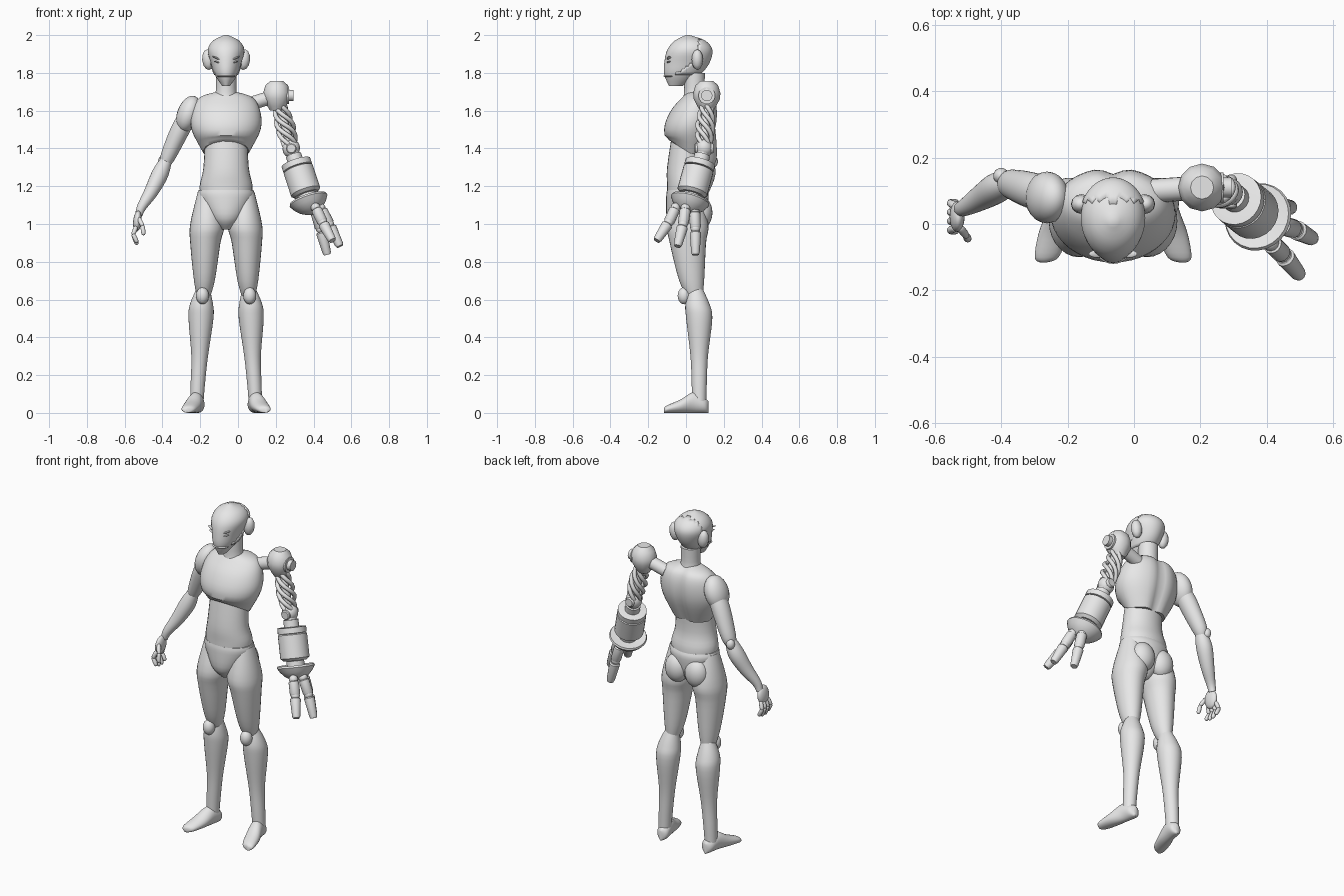
import bpy, bmesh, math
from mathutils import Vector, Matrix

cube = bpy.data.objects.get("Cube")
if cube:
    bpy.data.objects.remove(cube, do_unlink=True)

grey = bpy.data.materials.new("plain_grey")
grey.use_nodes = True
grey.diffuse_color = (.8, .8, .8, 1)
grey.node_tree.nodes["Principled BSDF"].inputs["Base Color"].default_value = grey.diffuse_color

MIDDLE = -.063
X_AXIS, Y_AXIS, Z_AXIS = Matrix.Identity(3)


def finish(name, bm):
    bmesh.ops.recalc_face_normals(bm, faces=bm.faces)
    mesh = bpy.data.meshes.new(name)
    bm.to_mesh(mesh)
    bm.free()
    mesh.materials.append(grey)
    for polygon in mesh.polygons:
        polygon.use_smooth = True
    mesh.set_sharp_from_angle(angle=math.radians(40))
    ob = bpy.data.objects.new(name, mesh)
    bpy.context.collection.objects.link(ob)
    return ob


def spline(before, start, end, after, t):
    """Smooth curve from start to end, led by the neighbouring points."""
    leave, arrive = (end - before) / 2, (after - start) / 2
    gap = end - start
    bend = gap * 3 - leave * 2 - arrive
    return start + leave * t + bend * t ** 2 + (leave + arrive - gap * 2) * t ** 3


def loft(name, rings, axis, steps=4, sides=28, shape=None, keep=None):
    """Skin over elliptical rings (x, y, z, half width, half depth)."""
    rings = [Vector(ring) for ring in rings]
    padded = [rings[0], *rings, rings[-1]]
    path = [spline(*padded[i:i + 4], k / steps)
            for i in range(len(rings) - 1) for k in range(steps)]
    path.append(rings[-1])
    axis = axis.normalized()
    guide = Y_AXIS if abs(axis.x) > .9 else X_AXIS
    across = (guide - axis * guide.dot(axis)).normalized()
    deep = axis.cross(across)
    bm = bmesh.new()
    loops = []
    for ring in path:
        loop = []
        for k in range(sides):
            turn = math.tau * k / sides
            p = ring.xyz + across * math.cos(turn) * ring[3] + deep * math.sin(turn) * ring[4]
            loop.append(bm.verts.new(shape(p) if shape else p))
        loops.append(loop)
    for lower, upper in zip(loops, loops[1:]):
        for k in range(sides):
            bm.faces.new((lower[k - 1], lower[k], upper[k], upper[k - 1]))
    bm.faces.new(loops[0])
    bm.faces.new(loops[-1])
    if keep:
        unwanted = [f for f in bm.faces if not keep(f.calc_center_median())]
        bmesh.ops.delete(bm, geom=unwanted, context='FACES')
    return finish(name, bm)


def body(name, rows, **options):
    """Level rings given as (z, half width, front y, back y)."""
    rings = [(MIDDLE, (front + back) / 2, z, wide, (back - front) / 2)
             for z, wide, front, back in rows]
    return loft(name, rings, Z_AXIS, **options)


def limb(name, knots, depth, side=None):
    """Limb through (x, y, z, radius); with a side, x counts out from the middle."""
    if side:
        knots = [(MIDDLE + side * x, *rest) for x, *rest in knots]
    rings = [(x, y, z, r, r * depth) for x, y, z, r in knots]
    axis = Z_AXIS if side else Vector(rings[-1]).xyz - Vector(rings[0]).xyz
    loft(name, rings, axis)


def turned(name, start, end, profile, sides=20, steps=1):
    """Turned part with a profile of (fraction along, radius)."""
    start, end = Vector(start), Vector(end)
    loft(name, [(*start.lerp(end, t), r, r) for t, r in profile], end - start, steps, sides)


def barrel(name, start, end, radius, sides=16, taper=1):
    """Cylinder with bevelled ends and an optional taper."""
    turned(name, start, end, [(0, radius * .8), (.05, radius),
                              (.9, radius * taper), (1, radius * taper * .8)], sides)


def ball(name, centre, radii, tilt=0, segments=24):
    bm = bmesh.new()
    place = (Matrix.Translation(centre) @ Matrix.Rotation(tilt, 4, 'Y')
             @ Matrix.Diagonal((*radii, 1)))
    bmesh.ops.create_uvsphere(bm, u_segments=segments, v_segments=segments // 2,
                              radius=1, matrix=place)
    finish(name, bm)


# Torso: chest shell with an arched lower front edge and a spine groove
def chest_shape(p):
    front = min(1, max(0, (.03 - p.y) / .13))
    p.z += .8 * front * max(0, 1.47 - p.z)
    if p.y > .08:
        p.y -= .02 * math.exp(-((p.x - MIDDLE) / .03) ** 2)
    return p


body("chest", [(1.37, .12, -.09, .11), (1.5, .183, -.116, .16), (1.6, .18, -.08, .17),
               (1.67, .14, -.02, .15), (1.7, .05, .01, .1)], shape=chest_shape, sides=40)
body("waist", [(1.12, .13, -.1, .11), (1.2, .14, -.1, .11), (1.3, .12, -.1, .09),
               (1.5, .11, -.07, .1)])
body("briefs", [(.97, .03, -.05, .04), (1.03, .09, -.1, .1), (1.14, .146, -.105, .12),
                (1.18, .145, -.1, .11)])
body("neck", [(1.65, .07, -.02, .12), (1.7, .055, -.01, .1), (1.8, .055, -.01, .1)])

# Head with a rear shell that has a stepped front seam
HEAD = [(1.73, .02, -.09, -.02), (1.79, .06, -.115, .07), (1.85, .08, -.115, .12),
        (1.92, .097, -.1, .137), (1.97, .07, -.06, .1), (2, .01, 0, .02)]
body("head", HEAD, sides=40)


def behind_seam(p):
    step = p.z - 1.85
    return step > -.06 and p.y > .03 + min(.04, step * (.5 if step > 0 else 1.6))


shell = body("head_shell", [(z, wide + .004, front, back + .003) for z, wide, front, back in HEAD],
             sides=48, keep=behind_seam)
shell.modifiers.new("thickness", 'SOLIDIFY').thickness = .006
ball("mouth_ridge", (MIDDLE, -.08, 1.783), (.05, .04, .007))

for side, s in (("right", -1), ("left", 1)):
    # Face details
    ball(side + "_ear_flare", (MIDDLE + s * .095, .06, 1.87), (.032, .03, .055), s * .1, 12)
    ball(side + "_brow", (MIDDLE + s * .045, -.09, 1.876), (.03, .012, .005), s * -.4)
    ball(side + "_eye", (MIDDLE + s * .045, -.09, 1.857), (.02, .012, .004), s * -.3)

    # Legs
    ball(side + "_buttock", (MIDDLE + s * .066, .08, 1.06), (.07, .06, .085))
    limb(side + "_thigh", [(.1, .01, 1.17, .05), (.1, .01, 1, .09), (.11, .01, .9, .08),
                           (.115, .03, .7, .055), (.12, .05, .6, .03)], 1.2, s)
    limb(side + "_shin", [(.12, .05, .67, .03), (.13, .06, .58, .06), (.133, .07, .5, .066),
                          (.14, .07, .3, .044), (.15, .07, .15, .038), (.155, .07, .05, .035)],
         1.05, s)
    ball(side + "_kneecap", (MIDDLE + s * .125, -.01, .62), (.034, .034, .045))
    foot = [(.15, .12, .01, .03), (.15, .1, .035, .04), (.16, .04, .04, .055),
            (.18, -.03, .045, .035), (.2, -.1, .036, .02), (.21, -.116, .01, .012)]
    loft(side + "_foot", [(MIDDLE + s * x, y, high, wide, high) for x, y, wide, high in foot],
         -Y_AXIS)

# Natural right arm
ball("right_shoulder", (-.262, .08, 1.583), (.06, .078, .1), .35)
limb("right_upper_arm", [(-.26, .09, 1.58, .045), (-.305, .1, 1.5, .05), (-.37, .12, 1.36, .04),
                         (-.39, .12, 1.31, .025)], 1.1)
limb("right_forearm", [(-.37, .12, 1.36, .025), (-.41, .11, 1.27, .044), (-.46, .08, 1.17, .037),
                       (-.51, .05, 1.09, .025), (-.525, .045, 1.05, .02)], 1.05)
ball("right_elbow", (-.4, .145, 1.33), (.024, .024, .03))
PALM = Vector((-.533, .022, 1.015))
ball("right_palm", PALM, (.022, .046, .056), .1)


def small_finger(name, knots):
    for i, (start, end) in enumerate(zip(knots, knots[1:])):
        turned(f"{name}_{i + 1}", start, end,
               [(-.1, .003), (.1, .011), (.9, .011), (1.1, .003)], 12, 3)


for i in range(4):
    fan = 1.5 - i
    root = PALM + Vector((-.007, fan * .022, -.03))
    knuckle = root + Vector((-.015, fan * .006, -.04))
    tip = knuckle + Vector((.02, 0, -.055 + abs(fan) * .01))
    small_finger(f"right_finger_{i + 1}", (root, knuckle, tip))
small_finger("right_thumb", ((-.525, -.01, 1.03), (-.505, -.036, .99), (-.5, -.046, .945)))

# Mechanical left shoulder
SHOULDER = Vector((.205, .11, 1.68))
ELBOW = Vector((.282, .096, 1.4))
WRIST = Vector((.375, .02, 1.12))
turned("shoulder_link", (.06, .1, 1.635), SHOULDER, [(0, .036), (.7, .036), (.7, .045), (1, .045)])
turned("shoulder_housing", SHOULDER + Z_AXIS * .077, SHOULDER - Z_AXIS * .08,
       [(0, .035), (.15, .06), (.4, .072), (.6, .07), (.85, .05), (1, .035)], 12)
turned("shoulder_axle", SHOULDER, SHOULDER + X_AXIS * .088,
       [(0, .045), (.73, .045), (.73, .03), (1, .03)], 14)

# Twisted cables of the mechanical upper arm
top, low = SHOULDER.lerp(ELBOW, .2), ELBOW
barrel("upper_arm_core", top, low, .022)
STRANDS, POINTS = 5, 20
for i in range(STRANDS):
    curve = bpy.data.curves.new(f"arm_cable_{i + 1}", 'CURVE')
    curve.dimensions = '3D'
    curve.bevel_depth = .012
    curve.bevel_resolution = 2
    curve.use_fill_caps = True
    line = curve.splines.new('POLY')
    line.points.add(POINTS)
    for k, point in enumerate(line.points):
        t = k / POINTS
        turn = math.tau * (i / STRANDS + t * .8)
        swell = .026 + .016 * math.sin(math.pi * t)
        ring = Vector((math.cos(turn), math.sin(turn), math.cos(turn) / 4))
        point.co = (*(top.lerp(low, t) + ring * swell), 1)
    curve.materials.append(grey)
    bpy.context.collection.objects.link(bpy.data.objects.new(curve.name, curve))

# Mechanical elbow, forearm drum and cuff bowl
ball("elbow_joint", ELBOW, (.046, .046, .05), .3, 16)
barrel("elbow_pin", ELBOW - Y_AXIS * .05, ELBOW + Y_AXIS * .05, .028)
drum_top, drum_end = ELBOW.lerp(WRIST, .26), ELBOW.lerp(WRIST, .87)
turned("forearm_neck", ELBOW, drum_top, [(0, .038), (.5, .032), (.5, .042), (1.1, .042)])
barrel("forearm_collar", drum_top, drum_top.lerp(drum_end, .2), .08, 24)
barrel("forearm_drum", drum_top.lerp(drum_end, .18), drum_end, .081, 24)
barrel("wrist_shaft", drum_end, WRIST, .05)
turned("cuff_bowl", ELBOW.lerp(WRIST, .95), ELBOW.lerp(WRIST, 1.24),
       [(.1, .05), (0, .1), (.12, .105), (.4, .09), (.7, .065), (.9, .035), (1, .01)], 24)

# Three heavy mechanical fingers
GRIP = [((.405, -.05, 1.1), (.447, -.09, 1.01), (.5, -.155, .912)),
        ((.43, 0, 1.1), (.483, -.015, 1), (.54, -.045, .882)),
        ((.405, .045, 1.09), (.437, .05, .975), (.473, .05, .837))]
for i, knots in enumerate(GRIP):
    base, middle, tip = map(Vector, knots)
    name = f"grip_finger_{i + 1}"
    for part, place in (("_knuckle", base.lerp(middle, .15)), ("_joint", middle)):
        ball(name + part, place, [.026] * 3, 0, 12)
    barrel(name + "_segment", base.lerp(middle, .25), middle, .029)
    barrel(name + "_tip", middle.lerp(tip, .12), tip, .03, 16, .75)
